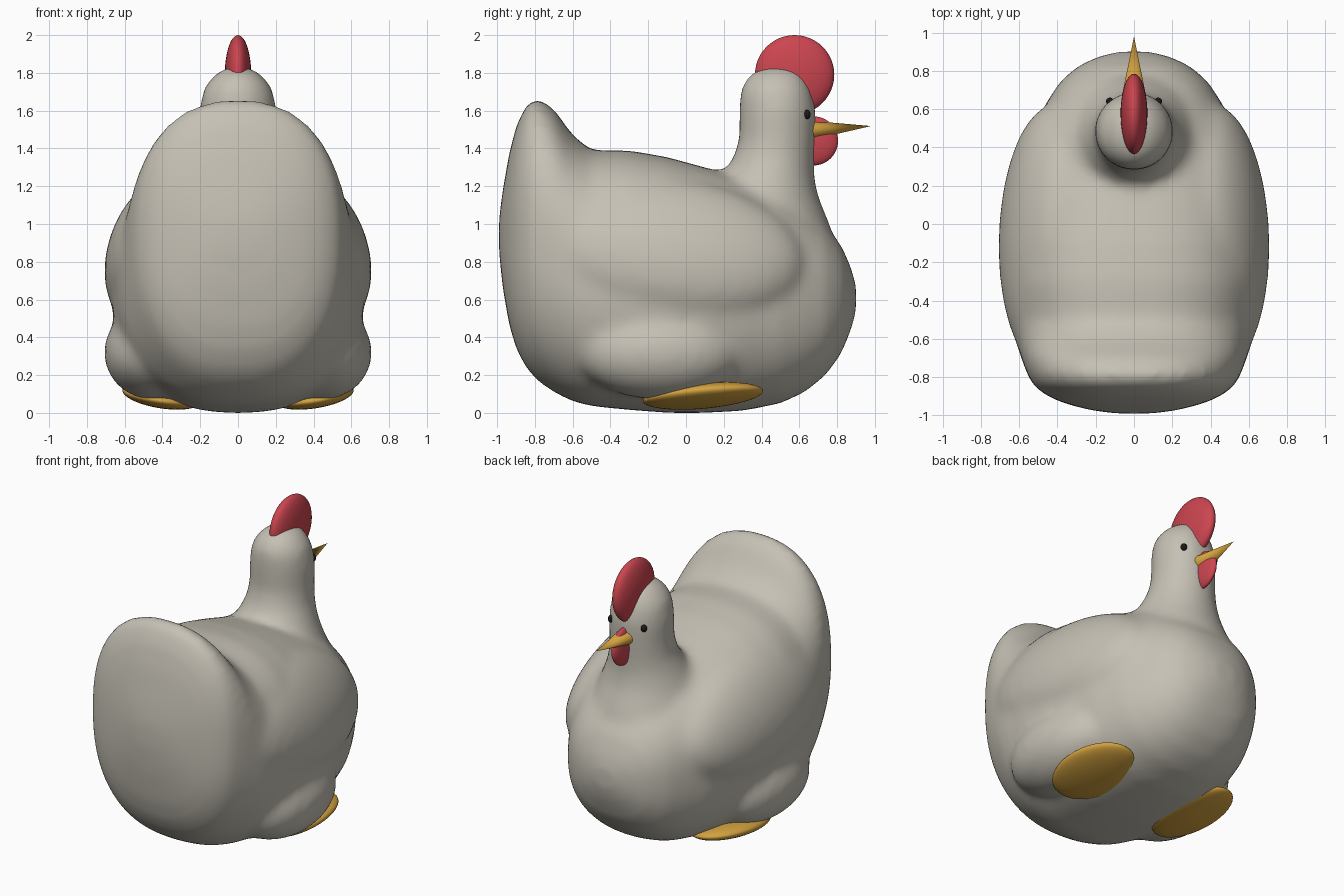
import bpy, bmesh
from math import cos, sin, pi, radians, copysign
from mathutils import Matrix, Euler

if "Cube" in bpy.data.objects:
    bpy.data.objects.remove(bpy.data.objects["Cube"])


def material(name, col):
    m = bpy.data.materials.new(name)
    m.diffuse_color = (*col, 1)
    m.use_nodes = True
    m.node_tree.nodes["Principled BSDF"].inputs["Base Color"].default_value = m.diffuse_color
    return m


red = material("comb_red", (0.6, 0.06, 0.08))
gold = material("beak_gold", (0.65, 0.36, 0.05))
black = material("eye_black", (0.01, 0.01, 0.01))
feather = material("feather_grey", (0.56, 0.53, 0.46))


def finish(bm, name, mat=None):
    bmesh.ops.recalc_face_normals(bm, faces=bm.faces)
    for f in bm.faces:
        f.smooth = True
    me = bpy.data.meshes.new(name)
    bm.to_mesh(me)
    bm.free()
    ob = bpy.data.objects.new(name, me)
    bpy.context.collection.objects.link(ob)
    if mat:
        me.materials.append(mat)
    return ob


def add_ellipsoid(bm, loc, rad, rot=(0, 0, 0)):
    m = (Matrix.Translation(loc) @ Euler([radians(a) for a in rot]).to_matrix().to_4x4()
         @ Matrix.Diagonal((*rad, 1)))
    bmesh.ops.create_uvsphere(bm, u_segments=40, v_segments=24, radius=1, matrix=m)


def ellipsoid(name, mat, loc, rad, rot=(0, 0, 0)):
    bm = bmesh.new()
    add_ellipsoid(bm, loc, rad, rot)
    return finish(bm, name, mat)


def add_loft(bm, rings):
    loops = [[bm.verts.new(p) for p in r] for r in rings]
    n = len(loops[0])
    for a, b in zip(loops, loops[1:]):
        for i in range(n):
            bm.faces.new((a[i], a[(i + 1) % n], b[(i + 1) % n], b[i]))
    bm.faces.new(loops[0])
    bm.faces.new(loops[-1][::-1])


def superellipse(a, b, e, n=48):
    pts = []
    for i in range(n):
        c, s = cos(2 * pi * i / n), sin(2 * pi * i / n)
        pts.append((a * copysign(abs(c) ** (2 / e), c), b * copysign(abs(s) ** (2 / e), s)))
    return pts


bm = bmesh.new()

# Trunk with fanned tail: y, half width, bottom, top
trunk = [(-0.99, 0.10, 0.85, 1.03), (-0.97, 0.24, 0.66, 1.18), (-0.935, 0.37, 0.46, 1.38),
         (-0.895, 0.46, 0.33, 1.53), (-0.84, 0.53, 0.23, 1.64), (-0.78, 0.56, 0.165, 1.665),
         (-0.70, 0.59, 0.11, 1.61), (-0.60, 0.62, 0.06, 1.47), (-0.50, 0.64, 0.035, 1.39),
         (-0.30, 0.67, 0.015, 1.39), (-0.10, 0.67, 0.0, 1.355), (0.10, 0.65, 0.0, 1.30),
         (0.30, 0.60, 0.01, 1.24), (0.50, 0.53, 0.05, 1.17), (0.63, 0.46, 0.11, 1.08),
         (0.74, 0.39, 0.20, 0.99), (0.82, 0.30, 0.31, 0.89), (0.87, 0.20, 0.43, 0.78),
         (0.90, 0.09, 0.53, 0.68)]
add_loft(bm, [[(x, y, (lo + hi) / 2 + z) for x, z in superellipse(w, (hi - lo) / 2, 2.4)]
              for y, w, lo, hi in trunk])

# Head and neck: z, half width, back, front
neck = [(0.75, 0.36, 0.0, 0.80), (0.88, 0.38, 0.0, 0.80), (1.00, 0.36, 0.02, 0.76),
        (1.15, 0.30, 0.08, 0.70),
        (1.25, 0.25, 0.18, 0.68), (1.35, 0.215, 0.25, 0.68), (1.45, 0.205, 0.28, 0.685),
        (1.60, 0.205, 0.28, 0.69), (1.70, 0.19, 0.285, 0.67), (1.76, 0.155, 0.31, 0.645),
        (1.80, 0.115, 0.35, 0.615), (1.83, 0.06, 0.41, 0.56)]
add_loft(bm, [[(x, (b + f) / 2 + y, z) for x, y in superellipse(w, (f - b) / 2, 2)]
              for z, w, b, f in neck])

# Wings and thighs
for s in (1, -1):
    add_ellipsoid(bm, (s * 0.435, -0.07, 0.86), (0.25, 0.70, 0.40), (-8, -s * 20, s * 4))
    add_ellipsoid(bm, (s * 0.45, -0.14, 0.32), (0.26, 0.44, 0.25))

# Blend everything into one soft body
body = finish(bm, "body", feather)
rm = body.modifiers.new("blend", 'REMESH')
rm.mode = 'VOXEL'
rm.voxel_size = 0.025
rm.use_smooth_shade = True
sm = body.modifiers.new("soften", 'SMOOTH')
sm.factor = 0.5
sm.iterations = 20

# Comb and wattle
ellipsoid("comb", red, (0, 0.575, 1.79), (0.07, 0.21, 0.21))
ellipsoid("wattle", red, (0, 0.675, 1.44), (0.04, 0.13, 0.13))

# Beak
bm = bmesh.new()
bmesh.ops.create_cone(bm, cap_ends=True, segments=32, radius1=0.058, radius2=0, depth=0.33,
                      matrix=Matrix.Translation((0, 0.815, 1.507)) @ Matrix.Rotation(radians(-86), 4, 'X')
                      @ Matrix.Diagonal((1.15, 0.9, 1, 1)))
beak = finish(bm, "beak", gold)
bpy.context.view_layer.objects.active = beak
beak.select_set(True)
bpy.ops.object.shade_smooth_by_angle()
beak_root = ellipsoid("beak_root", gold, (0, 0.665, 1.497), (0.064, 0.06, 0.05))

# Eyes and feet
for s, side in ((1, "right"), (-1, "left")):
    ellipsoid(side + "_eye", black, (s * 0.126, 0.64, 1.58), (0.02, 0.02, 0.025))
    ellipsoid(side + "_foot", gold, (s * 0.405, 0.09, 0.09), (0.21, 0.32, 0.06), (5, -s * 9, 0))
